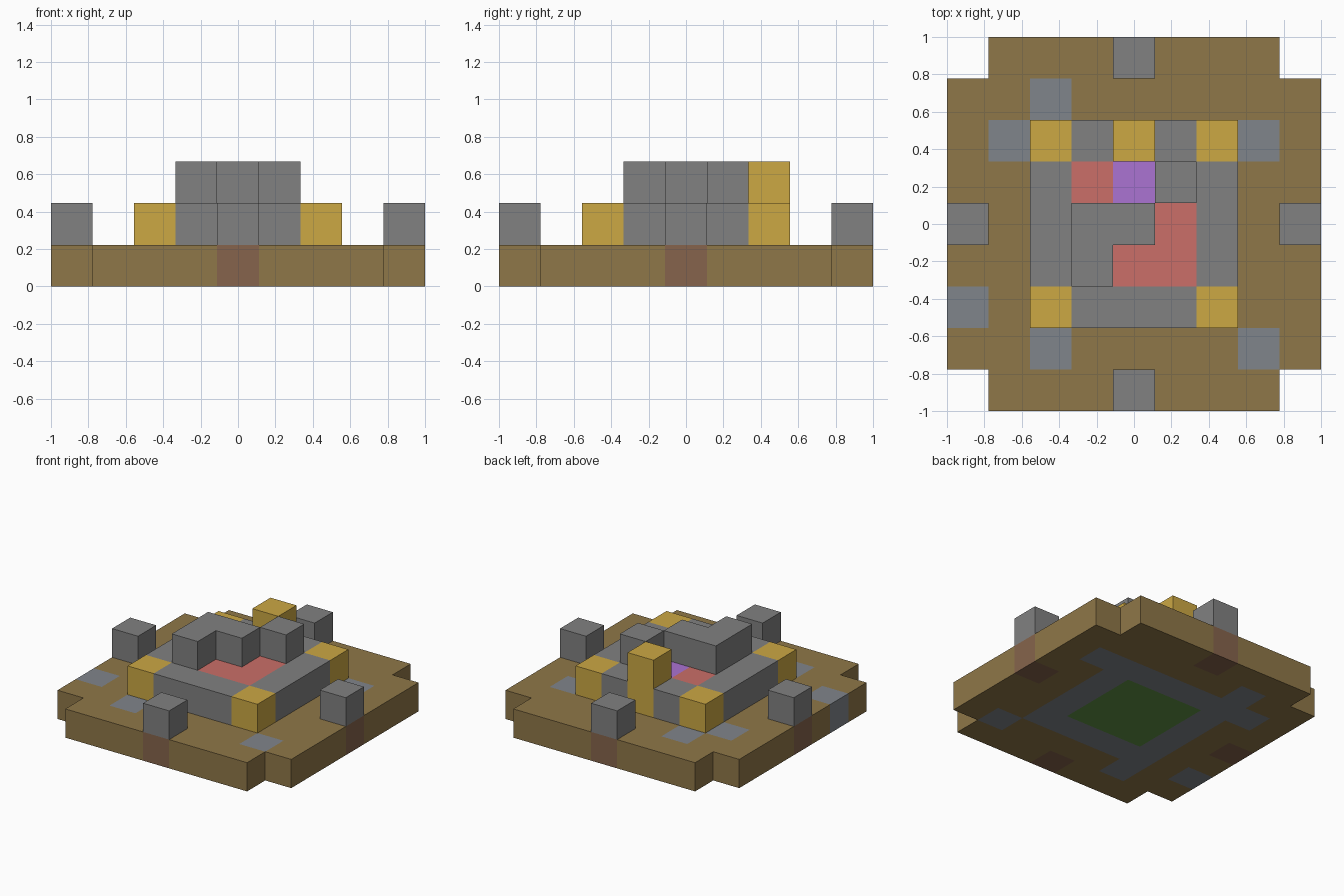
import bpy
import bmesh
from mathutils import Vector

cube = bpy.data.objects.get("Cube")
if cube:
    bpy.data.objects.remove(cube, do_unlink=True)

N = 9
CELL = 2 / N

# Floor plans, one per storey, listed from back row to front row
STOREYS = [
    [".bbbcbbb.",
     "bbsbbbbbb",
     "bsssssssb",
     "bbsgggsbb",
     "cbsgggsbc",
     "bbsgggsbb",
     "sbsssssbb",
     "bbsbbbbsb",
     ".bbbcbbb."],
    ["....w....",
     ".........",
     "..ywywy..",
     "..wrpww..",
     "w.wwwrw.w",
     "..wwrrw..",
     "..ywwwy..",
     ".........",
     "....w...."],
    [".........",
     ".........",
     "....y....",
     ".....w...",
     "...ww....",
     "...w.....",
     ".........",
     ".........",
     "........."],
]

# Letter: part name, material name, sRGB colour
PARTS = {
    "b": ("ground_slab", "earth brown", (143, 119, 72)),
    "s": ("paving_and_footing", "slate grey", (128, 133, 139)),
    "c": ("pillar_footings", "clay brown", (134, 100, 76)),
    "g": ("floor_core", "grass green", (95, 148, 70)),
    "w": ("stone_walls", "stone grey", (129, 129, 129)),
    "y": ("gold_blocks", "gold", (204, 168, 68)),
    "r": ("red_inlay", "red", (203, 110, 104)),
    "p": ("purple_inlay", "purple", (171, 115, 210)),
}


def linear(channel):
    c = channel / 255
    return c / 12.92 if c <= 0.04045 else ((c + 0.055) / 1.055) ** 2.4


def make_material(name, rgb):
    mat = bpy.data.materials.new(name)
    mat.use_nodes = True
    colour = (*[linear(c) for c in rgb], 1)
    mat.diffuse_color = colour
    bsdf = mat.node_tree.nodes["Principled BSDF"]
    bsdf.inputs["Base Color"].default_value = colour
    return mat


# Look up every filled cell by its column, row and storey
cells = {}
for k, plan in enumerate(STOREYS):
    for j, row in enumerate(reversed(plan)):
        for i, letter in enumerate(row):
            if letter != ".":
                cells[i, j, k] = letter


def block_side(bm, cell, axis, sign):
    """Add one square side of a cell, wound to face outwards."""
    normal, u, v = Vector(), Vector(), Vector()
    normal[axis] = sign
    u[(axis + 1) % 3] = sign
    v[(axis + 2) % 3] = 1
    centre = Vector(cell) + Vector((0.5, 0.5, 0.5)) + normal / 2
    corners = [centre + (u * a + v * b) / 2
               for a, b in ((-1, -1), (1, -1), (1, 1), (-1, 1))]
    bm.faces.new([bm.verts.new(c * CELL - Vector((1, 1, 0))) for c in corners])


def build_part(letter, name, mat):
    bm = bmesh.new()
    for cell, kind in cells.items():
        if kind != letter:
            continue
        for axis in range(3):
            for sign in (-1, 1):
                neighbour = list(cell)
                neighbour[axis] += sign
                if tuple(neighbour) not in cells:
                    block_side(bm, cell, axis, sign)
    bmesh.ops.remove_doubles(bm, verts=bm.verts, dist=0.001)
    mesh = bpy.data.meshes.new(name)
    bm.to_mesh(mesh)
    bm.free()
    mesh.materials.append(mat)
    obj = bpy.data.objects.new(name, mesh)
    bpy.context.collection.objects.link(obj)


for letter, (name, mat_name, rgb) in PARTS.items():
    build_part(letter, name, make_material(mat_name, rgb))
